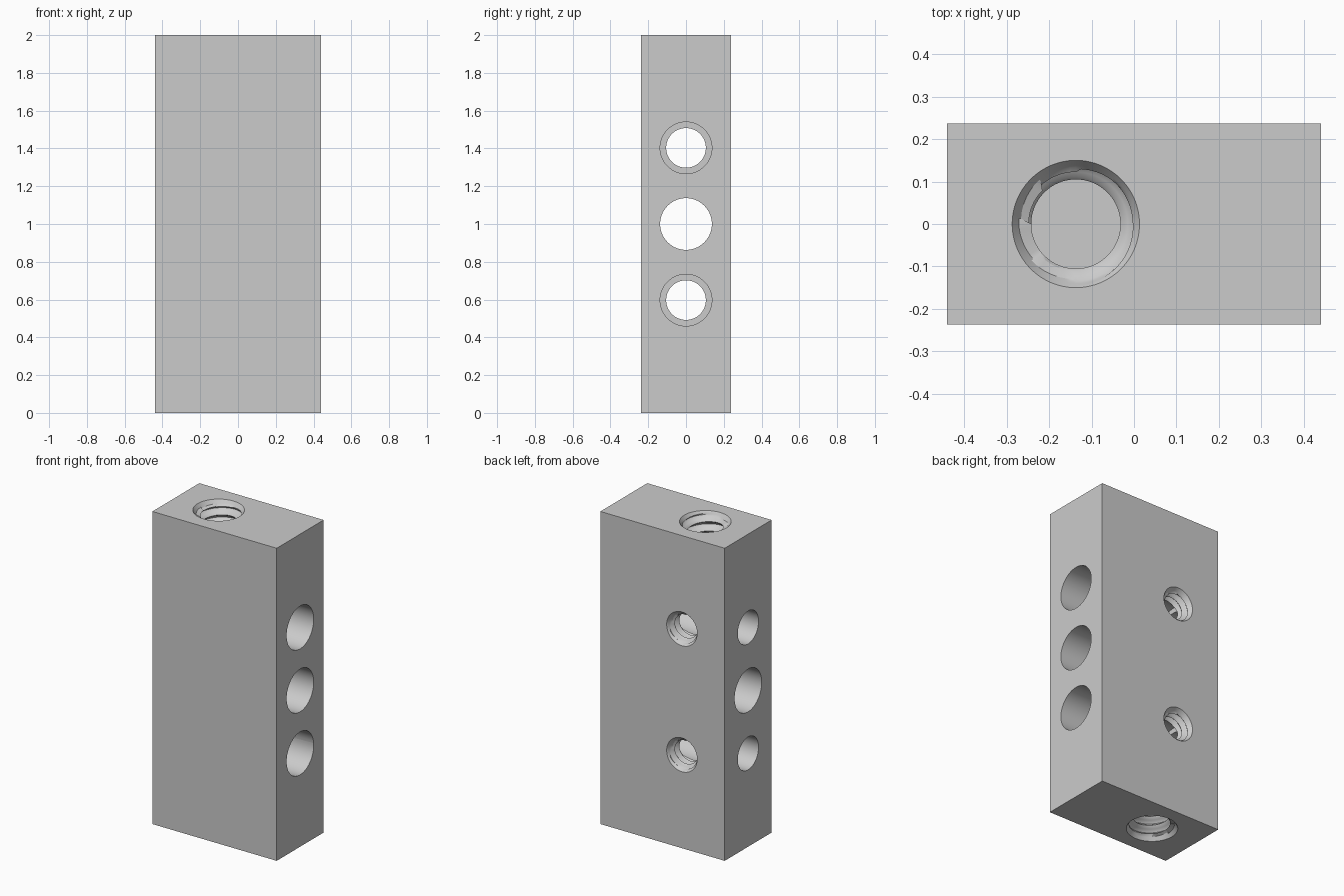
import bpy, bmesh
from math import pi, cos, sin, radians
from mathutils import Matrix, Vector

cube = bpy.data.objects.get("Cube")
if cube:
    bpy.data.objects.remove(cube)

HALF_X, HALF_Y, HEIGHT = 0.44, 0.237, 2.0
HOLE_X = -0.137
SIDES = 64

metal = bpy.data.materials.new("plain grey metal")
metal.use_nodes = True
grey = (0.6, 0.6, 0.6, 1)
metal.diffuse_color = grey
metal.node_tree.nodes["Principled BSDF"].inputs["Base Color"].default_value = grey


def make_object(name, bm):
    bmesh.ops.recalc_face_normals(bm, faces=bm.faces)
    mesh = bpy.data.meshes.new(name)
    bm.to_mesh(mesh)
    bm.free()
    mesh.materials.append(metal)
    obj = bpy.data.objects.new(name, mesh)
    bpy.context.collection.objects.link(obj)
    return obj


def bore(name, radius, x0, x1, z):
    """Plain round cutter along x."""
    bm = bmesh.new()
    place = Matrix.Translation(((x0 + x1) / 2, 0, z)) @ Matrix.Rotation(pi / 2, 4, "Y")
    bmesh.ops.create_cone(bm, cap_ends=True, segments=SIDES, radius1=radius,
                          radius2=radius, depth=x1 - x0, matrix=place)
    return make_object(name, bm)


def threaded_bore(name, major, minor, pitch, depth, mouth, location, direction):
    """Cutter with a helical thread and a flared mouth; runs from its floor past the face."""
    top = depth + 0.01
    flare = 0.03

    def radius(z, turn):
        t = ((z / pitch) + turn) % 1
        wave = max(0, min(1, 2.6 * abs(t - 0.5) - 0.15))
        r = minor + (major - minor) * wave
        return max(r, mouth - (depth - z) * 0.7) if z > depth - flare else r

    steps = 8
    rows = int((top / pitch + 2) * steps)
    bm = bmesh.new()
    columns = []
    for j in range(SIDES + 1):
        turn = j / SIDES
        column = []
        for k in range(rows):
            z = min(max((k / steps - turn) * pitch, 0), top)
            r = radius(z, turn)
            column.append(bm.verts.new((r * cos(2 * pi * turn), r * sin(2 * pi * turn), z)))
        columns.append(column)
    for a, b in zip(columns, columns[1:]):
        for k in range(rows - 1):
            bm.faces.new((a[k], b[k], b[k + 1], a[k + 1]))
    bmesh.ops.remove_doubles(bm, verts=bm.verts, dist=0.0001)
    bmesh.ops.holes_fill(bm, edges=[e for e in bm.edges if e.is_boundary], sides=0)
    aim = Vector(direction).to_track_quat("Z", "Y").to_matrix().to_4x4()
    start = Vector(location) - Vector(direction) * depth
    bmesh.ops.transform(bm, verts=bm.verts, matrix=Matrix.Translation(start) @ aim)
    return make_object(name, bm)


# Solid block
bm = bmesh.new()
bmesh.ops.create_cube(bm, size=1, matrix=Matrix.Translation((0, 0, HEIGHT / 2))
                      @ Matrix.Diagonal((2 * HALF_X, 2 * HALF_Y, HEIGHT, 1)))
block = make_object("block", bm)

# Cross bores: wide through hole in the middle, stepped ones above and below
cutters = [bore("middle_bore_cutter", 0.137, -0.6, 0.6, 1.0)]
for label, z in (("upper", 1.403), ("lower", 0.597)):
    cutters.append(bore(label + "_narrow_bore_cutter", 0.105, -0.6, 0.6, z))
    cutters.append(bore(label + "_wide_bore_cutter", 0.137, -0.3, 0.6, z))
    # Clamp screw holes reach the bores from the back
    cutters.append(threaded_bore(label + "_screw_cutter", 0.1, 0.075, 0.045, HALF_Y - 0.02,
                                 0.108, (HOLE_X, HALF_Y, z), (0, 1, 0)))

# Blind threaded holes in both ends
for label, z, way in (("top", HEIGHT, 1), ("bottom", 0, -1)):
    cutters.append(threaded_bore(label + "_thread_cutter", 0.14, 0.105, 0.06, 0.36,
                                 0.15, (HOLE_X, 0, z), (0, 0, way)))

for cutter in cutters:
    cut = block.modifiers.new(cutter.name, "BOOLEAN")
    cut.operation = "DIFFERENCE"
    cut.solver = "EXACT"
    cut.object = cutter

# Apply the cuts, then smooth the round walls
bpy.context.view_layer.update()
evaluated = block.evaluated_get(bpy.context.evaluated_depsgraph_get())
finished = bpy.data.meshes.new_from_object(evaluated)
block.modifiers.clear()
block.data = finished
for cutter in cutters:
    bpy.data.objects.remove(cutter)
bpy.context.view_layer.objects.active = block
block.select_set(True)
bpy.ops.object.shade_smooth_by_angle(angle=radians(30))
